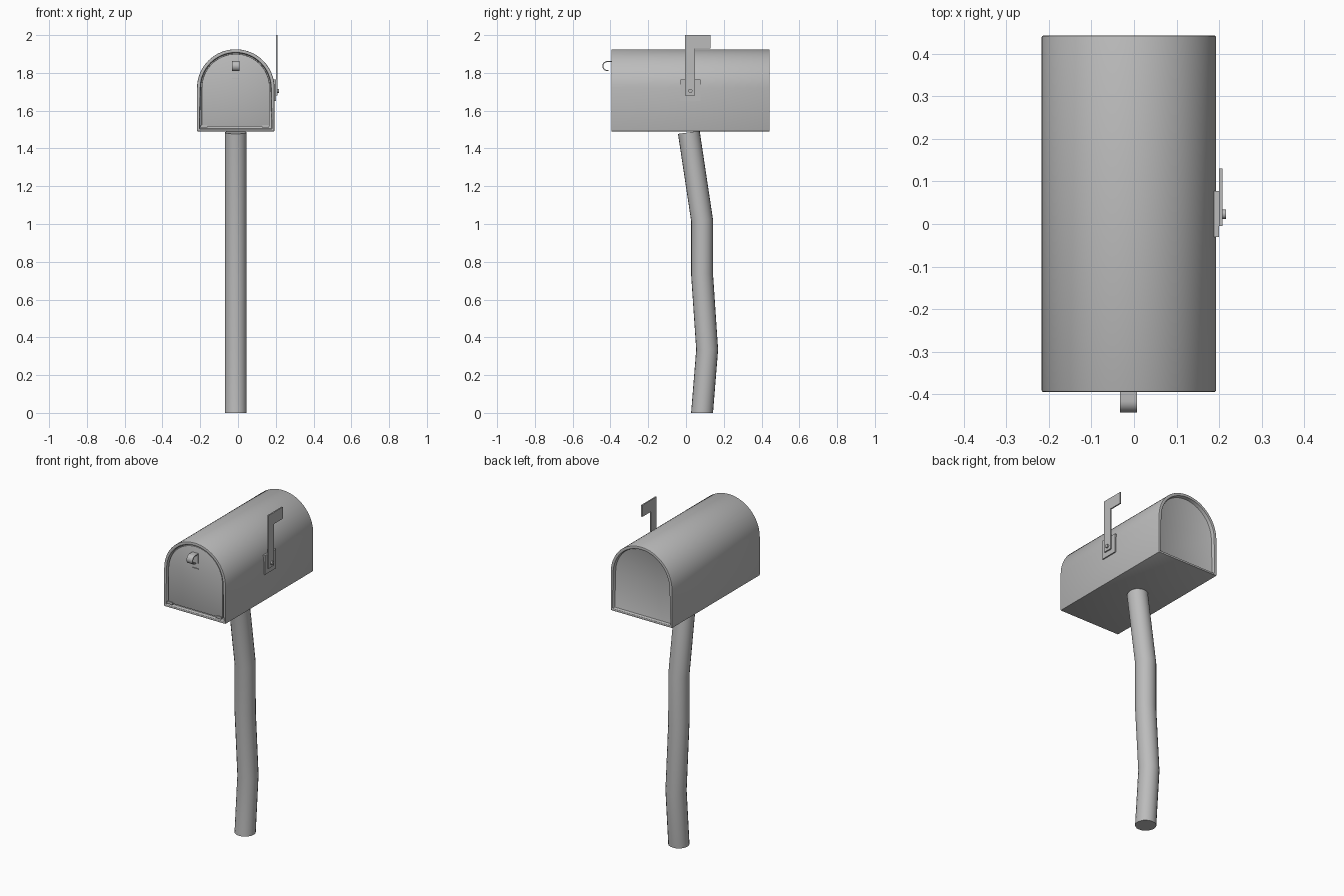
import bpy, bmesh, math
from mathutils import Vector, Matrix

cube = bpy.data.objects.get("Cube")
if cube:
    bpy.data.objects.remove(cube, do_unlink=True)

GREY = (0.5, 0.5, 0.5, 1)
grey = bpy.data.materials.new("plain_grey")
grey.use_nodes = True
grey.diffuse_color = GREY
grey.node_tree.nodes["Principled BSDF"].inputs["Base Color"].default_value = GREY

CX = -0.012           # centre line of box and post
FRONT, BACK = -0.395, 0.443
BOTTOM, SPRING, HALF = 1.49, 1.72, 0.205


def finish(name, bm, bevel=0.0):
    """Turn a bmesh into a smooth shaded object, with an optional edge bevel."""
    bmesh.ops.recalc_face_normals(bm, faces=bm.faces[:])
    if bevel:
        sharp = [e for e in bm.edges if e.calc_face_angle(0) > math.radians(50)]
        bmesh.ops.bevel(bm, geom=sharp, offset=bevel, segments=2, profile=0.5, affect='EDGES')
    mesh = bpy.data.meshes.new(name)
    bm.to_mesh(mesh)
    bm.free()
    mesh.materials.append(grey)
    mesh.shade_smooth()
    mesh.set_sharp_from_angle(angle=math.radians(35))
    obj = bpy.data.objects.new(name, mesh)
    bpy.context.collection.objects.link(obj)
    return obj


def prism(points, axis, start, end):
    """Extrude a flat outline along x (outline in y, z) or y (outline in x, z)."""
    bm = bmesh.new()
    place = (lambda p: (start, p[0], p[1])) if axis == "x" else (lambda p: (p[0], start, p[1]))
    face = bm.faces.new([bm.verts.new(place(p)) for p in points])
    grown = bmesh.ops.extrude_face_region(bm, geom=[face])["geom"]
    move = Vector((end - start, 0, 0)) if axis == "x" else Vector((0, end - start, 0))
    bmesh.ops.translate(bm, vec=move, verts=[v for v in grown if isinstance(v, bmesh.types.BMVert)])
    return bm


def box(name, x, y, z, bevel=0.0):
    outline = [(y[0], z[0]), (y[1], z[0]), (y[1], z[1]), (y[0], z[1])]
    return finish(name, prism(outline, "x", *x), bevel)


def arc(cx, cz, r, a0, a1, steps):
    angles = [math.radians(a0 + (a1 - a0) * i / steps) for i in range(steps + 1)]
    return [(cx + r * math.cos(a), cz + r * math.sin(a)) for a in angles]


def arch(margin):
    """Box cross-section, shrunk by a margin."""
    r = HALF - margin
    return ([(CX - r, BOTTOM + margin), (CX + r, BOTTOM + margin)]
            + arc(CX, SPRING, r, 0, 180, 32))


# Arched box with a rim and a sunken panel at each end
bm = prism(arch(0), "y", FRONT, BACK)
bmesh.ops.recalc_face_normals(bm, faces=bm.faces[:])
ends = [f for f in bm.faces if abs(f.normal.y) > 0.9]
for end in ends:
    bmesh.ops.inset_region(bm, faces=[end], thickness=0.018)
    bmesh.ops.inset_region(bm, faces=[end], thickness=0.001, depth=-0.022)
finish("mailbox_body", bm, 0.004)

# Door, set inside the front rim
finish("door", prism(arch(0.025), "y", FRONT + 0.008, FRONT + 0.03), 0.002)

# Door hinges and latch slot
for side, x in (("right", -0.18), ("left", 0.145)):
    box(side + "_hinge", (x - 0.018, x + 0.018), (FRONT + 0.003, FRONT + 0.012),
        (BOTTOM + 0.02, BOTTOM + 0.034))
box("latch_slot", (-0.033, 0.007), (FRONT + 0.004, FRONT + 0.012), (1.767, 1.772))

# Curled door handle and its backing plate
hook_y, hook_z = -0.416, 1.836
outer = [(FRONT + 0.012, hook_z + 0.027)] + arc(hook_y, hook_z, 0.027, 90, 285, 16)
inner = [(FRONT + 0.012, hook_z + 0.021)] + arc(hook_y, hook_z, 0.021, 90, 285, 16)
finish("door_handle", prism(outer + inner[::-1], "x", -0.033, 0.007))
box("handle_plate", (-0.033, 0.007), (FRONT + 0.003, FRONT + 0.012), (1.803, 1.863))

# Signal flag on the model's left side: plate, arm with flag, pivot pin
box("flag_plate", (0.185, 0.2), (-0.03, 0.077), (1.65, 1.765))
flag = [(-0.005, 1.68), (0.047, 1.68), (0.047, 1.93), (0.13, 1.93), (0.13, 2.0), (-0.005, 2.0)]
finish("signal_flag", prism(flag, "x", 0.2, 0.208))
finish("flag_pin", prism(arc(0.023, 1.705, 0.011, 0, 330, 11), "x", 0.2, 0.216))

# Crooked post: rings along a bent path, each ring tilted to the bend
path = [(0.085, 0.0, 0), (0.112, 0.335, 0), (0.085, 0.735, 3),
        (0.085, 1.02, 4), (0.015, 1.485, 8)]
SIDES = 20
bm = bmesh.new()
rings = []
for y, z, tilt in path:
    frame = Matrix.Translation((CX, y, z)) @ Matrix.Rotation(math.radians(tilt), 4, 'X')
    made = bmesh.ops.create_circle(bm, segments=SIDES, radius=0.058, matrix=frame)
    rings.append(made["verts"])
for low, high in zip(rings, rings[1:]):
    for i in range(SIDES):
        j = (i + 1) % SIDES
        bm.faces.new((low[i], low[j], high[j], high[i]))
bm.faces.new(rings[0])
bm.faces.new(rings[-1])
finish("post", bm)
